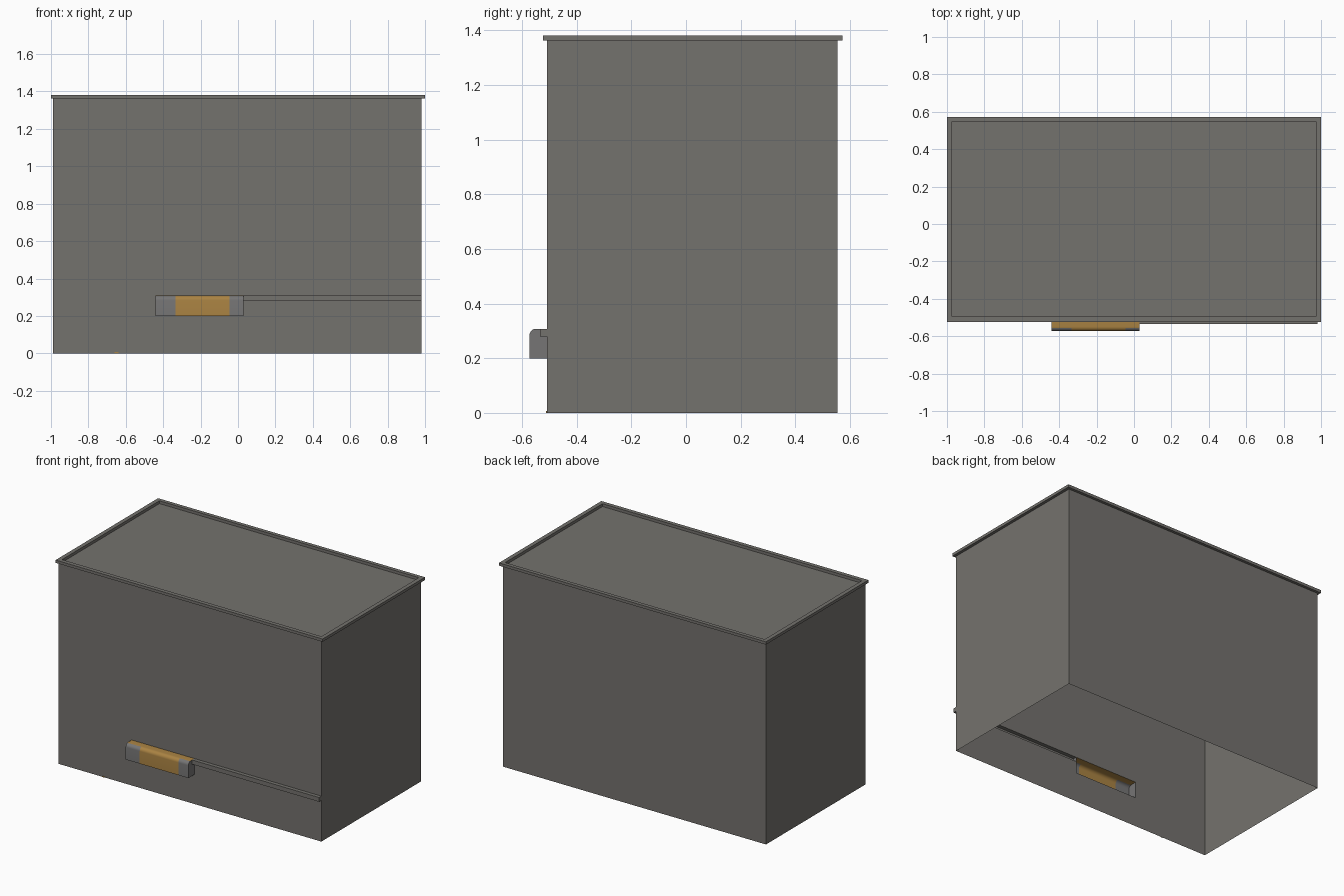
import bpy, bmesh, math

if "Cube" in bpy.data.objects:
    bpy.data.objects.remove(bpy.data.objects["Cube"])


def material(name, rgb):
    m = bpy.data.materials.new(name)
    m.diffuse_color = (*rgb, 1)
    m.use_nodes = True
    m.node_tree.nodes["Principled BSDF"].inputs["Base Color"].default_value = m.diffuse_color
    return m


GREY = material("warm_grey", (0.175, 0.168, 0.155))
STEEL = material("neutral_grey", (0.18, 0.178, 0.178))
ORANGE = material("amber", (0.40, 0.225, 0.055))


def build(name, faces, mats, rule=None):
    """Make an object from polygons, weld them, colour faces by a rule."""
    bm = bmesh.new()
    for pts in faces:
        bm.faces.new([bm.verts.new(p) for p in pts])
    bmesh.ops.remove_doubles(bm, verts=bm.verts, dist=1e-5)
    bmesh.ops.recalc_face_normals(bm, faces=bm.faces)
    if rule:
        for f in bm.faces:
            f.material_index = rule(f)
    me = bpy.data.meshes.new(name)
    bm.to_mesh(me)
    bm.free()
    for m in mats:
        me.materials.append(m)
    ob = bpy.data.objects.new(name, me)
    bpy.context.collection.objects.link(ob)
    return ob


def rect(x0, x1, y0, y1, z):
    return [(x0, y0, z), (x1, y0, z), (x1, y1, z), (x0, y1, z)]


def bridge(a, b):
    n = len(a)
    return [[a[i], a[(i + 1) % n], b[(i + 1) % n], b[i]] for i in range(n)]


# Main dimensions
X0, X1, Y0, Y1, TOP = -0.988, 0.981, -0.509, 0.555, 1.363
HX0, HX1, HZ0, HZ1, HY = -0.44, 0.03, 0.20, 0.308, -0.573
SZ0, SY = 0.279, -0.534

# Thin walls, open below; the front wall is cut out behind handle and rail
front = [(X0, 0), (X1, 0), (X1, SZ0), (HX1, SZ0), (HX1, HZ0), (HX0, HZ0),
         (HX0, HZ1), (X1, HZ1), (X1, TOP), (X0, TOP)]
lo, hi = rect(X0, X1, Y0, Y1, 0), rect(X0, X1, Y0, Y1, TOP)
build("cabinet_walls", [[(x, Y0, z) for x, z in front]] + bridge(lo, hi)[1:], [GREY])

# Roof tray with a raised rim
outer, inner = (-1, 1, -0.523, 0.573), (-0.972, 0.972, -0.495, 0.547)
RIM = 1.382
build("roof_tray",
      [rect(*inner, TOP)]
      + bridge(rect(*outer, TOP), rect(*inner, TOP))
      + bridge(rect(*outer, TOP), rect(*outer, RIM))
      + bridge(rect(*outer, RIM), rect(*inner, RIM))
      + bridge(rect(*inner, RIM), rect(*inner, TOP))[:],
      [GREY])

# Handle: hollow rounded profile, open to the back, split for the amber centre
R = 0.024
prof = [(Y0, HZ0), (HY, HZ0)]
prof += [(HY + R - R * math.cos(a), HZ1 - R + R * math.sin(a))
         for a in (i * math.pi / 12 for i in range(7))]
prof += [(Y0, HZ1)]
cuts = [HX0, -0.335, -0.045, HX1]
faces = []
for xa, xb in zip(cuts, cuts[1:]):
    for (ya, za), (yb, zb) in zip(prof, prof[1:]):
        faces.append([(xa, ya, za), (xb, ya, za), (xb, yb, zb), (xa, yb, zb)])
for x in (HX0, HX1):
    faces.append([(x, y, z) for y, z in prof])


def handle_colour(f):
    c = f.calc_center_median()
    if abs(f.normal.x) > 0.9 or c.z < HZ0 + 0.01:
        return 0
    return 1 if c.z > HZ1 - 0.001 or cuts[1] < c.x < cuts[2] else 0


handle = build("handle", faces, [STEEL, ORANGE], handle_colour)
bpy.context.view_layer.objects.active = handle
handle.select_set(True)
bpy.ops.object.shade_smooth_by_angle(angle=math.radians(30))

# Side rail running from the handle to the right edge, open to the back
rail = [(Y0, SZ0), (SY, SZ0), (SY, HZ1), (Y0, HZ1)]
a, b = ([(x, y, z) for y, z in rail] for x in (HX1, X1))
build("side_rail", bridge(a, b)[:3] + [b], [GREY])

# Tiny amber marker at the foot of the front wall
mx0, mx1, my = -0.66, -0.64, Y0 - 0.003
m0, m1 = rect(mx0, mx1, my, Y0, 0), rect(mx0, mx1, my, Y0, 0.006)
build("foot_marker", [m0, m1] + bridge(m0, m1), [ORANGE])
